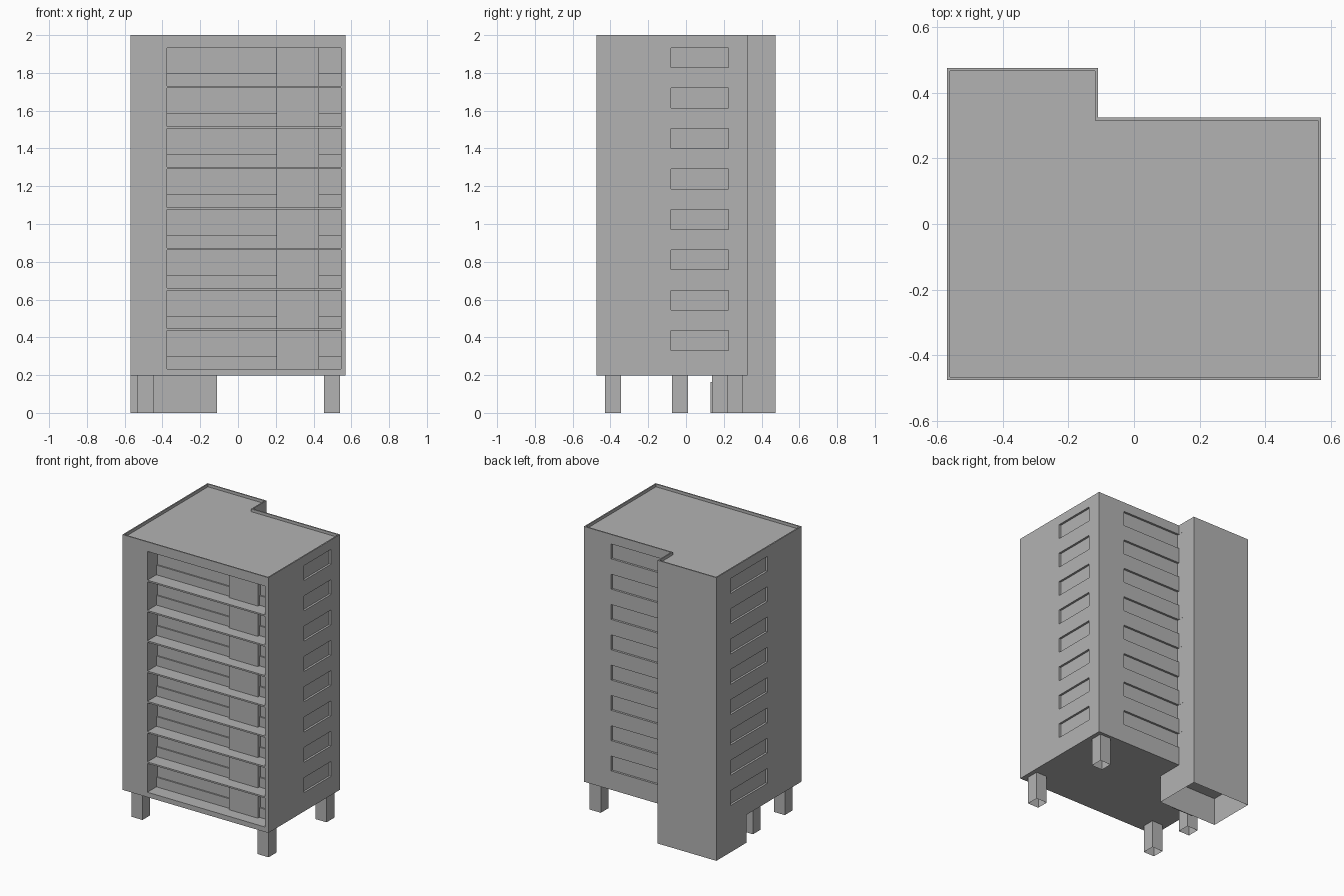
import bpy
import bmesh

cube = bpy.data.objects.get("Cube")
if cube:
    bpy.data.objects.remove(cube, do_unlink=True)

grey = bpy.data.materials.new("concrete_grey")
grey.use_nodes = True
COLOUR = (0.45, 0.45, 0.45, 1)
grey.diffuse_color = COLOUR
grey.node_tree.nodes["Principled BSDF"].inputs["Base Color"].default_value = COLOUR

FLOORS = 8
PITCH = 0.214
FIRST = 0.232      # lowest balcony floor
BAY_H = 0.203
BASE_Z = 0.197     # underside of the raised block
W, D = 0.57, 0.475
STEP_X, STEP_Y = -0.11, 0.325


def add_prism(bm, outline, z0, z1):
    """Extrude a counter-clockwise outline between two heights."""
    face = bm.faces.new([bm.verts.new((x, y, z0)) for x, y in outline])
    top = bmesh.ops.extrude_face_region(bm, geom=[face])["geom"]
    for v in top:
        if isinstance(v, bmesh.types.BMVert):
            v.co.z = z1


def add_box(bm, x0, x1, y0, y1, z0, z1):
    add_prism(bm, [(x0, y0), (x1, y0), (x1, y1), (x0, y1)], z0, z1)


def finish(bm, name, open_bottom=False, open_top=False):
    bmesh.ops.recalc_face_normals(bm, faces=bm.faces[:])
    gone = [f for f in bm.faces
            if (open_bottom and f.normal.z < -0.9) or (open_top and f.normal.z > 0.9)]
    bmesh.ops.delete(bm, geom=gone, context="FACES")
    mesh = bpy.data.meshes.new(name)
    bm.to_mesh(mesh)
    bm.free()
    mesh.materials.append(grey)
    ob = bpy.data.objects.new(name, mesh)
    bpy.context.collection.objects.link(ob)
    return ob


def l_outline(inset):
    """Stepped footprint, moved inwards by the inset."""
    x, y, i = W - inset, D - inset, inset
    return [(-x, -y), (x, -y), (x, STEP_Y - i), (STEP_X - i, STEP_Y - i),
            (STEP_X - i, y), (-x, y)]


# Main block
bm = bmesh.new()
add_prism(bm, l_outline(0), BASE_Z, 2)
building = finish(bm, "building_block")

# Cutters: roof well, balcony bays and windows on the other sides
bm = bmesh.new()
add_prism(bm, l_outline(0.009), 1.98, 2.1)
for i in range(FLOORS):
    z = FIRST + i * PITCH
    top = z + BAY_H
    low = top - 0.105
    add_box(bm, -0.375, 0.545, -D - 0.1, -D + 0.11, z, top)
    add_box(bm, W - 0.015, W + 0.1, -0.08, 0.225, low, top)
    add_box(bm, -W - 0.1, -W + 0.015, -0.095, 0.315, low, top)
    add_box(bm, STEP_X - 0.0005, 0.357, STEP_Y - 0.015, STEP_Y + 0.05, low, top)
cutter = finish(bm, "opening_cutter")
cutter.hide_render = True

cut = building.modifiers.new("openings", "BOOLEAN")
cut.operation = "DIFFERENCE"
cut.solver = "EXACT"
cut.object = cutter
graph = bpy.context.evaluated_depsgraph_get()
carved = bpy.data.meshes.new_from_object(building.evaluated_get(graph))
building.modifiers.clear()
building.data = carved
bpy.data.objects.remove(cutter, do_unlink=True)

# Balcony back walls: full-height piers and low sill panels
piers, sills = bmesh.new(), bmesh.new()
for i in range(FLOORS):
    z = FIRST + i * PITCH
    add_box(piers, 0.203, 0.43, -D + 0.083, -D + 0.11, z, z + BAY_H)
    for x0, x1 in ((-0.375, 0.203), (0.43, 0.545)):
        add_box(sills, x0, x1, -D + 0.1, -D + 0.11, z, z + 0.068)
finish(piers, "balcony_piers")
finish(sills, "window_sill_panels")

# Stair tower base down to the ground
bm = bmesh.new()
add_box(bm, -W, STEP_X, 0.137, D, 0, BASE_Z)
finish(bm, "stair_base", open_bottom=True, open_top=True)

# Entrance door
bm = bmesh.new()
add_box(bm, -0.385, -0.21, 0.131, 0.137, 0, 0.163)
finish(bm, "entrance_door")

# Hollow pillars
R = 0.043
for name, x, y in (("front_right_pillar", -0.488, -0.387),
                   ("middle_right_pillar", -0.488, -0.032),
                   ("front_left_pillar", 0.497, -0.387),
                   ("back_left_pillar", 0.497, 0.26)):
    bm = bmesh.new()
    add_box(bm, x - R, x + R, y - R, y + R, 0, BASE_Z)
    finish(bm, name, open_bottom=True, open_top=True)
